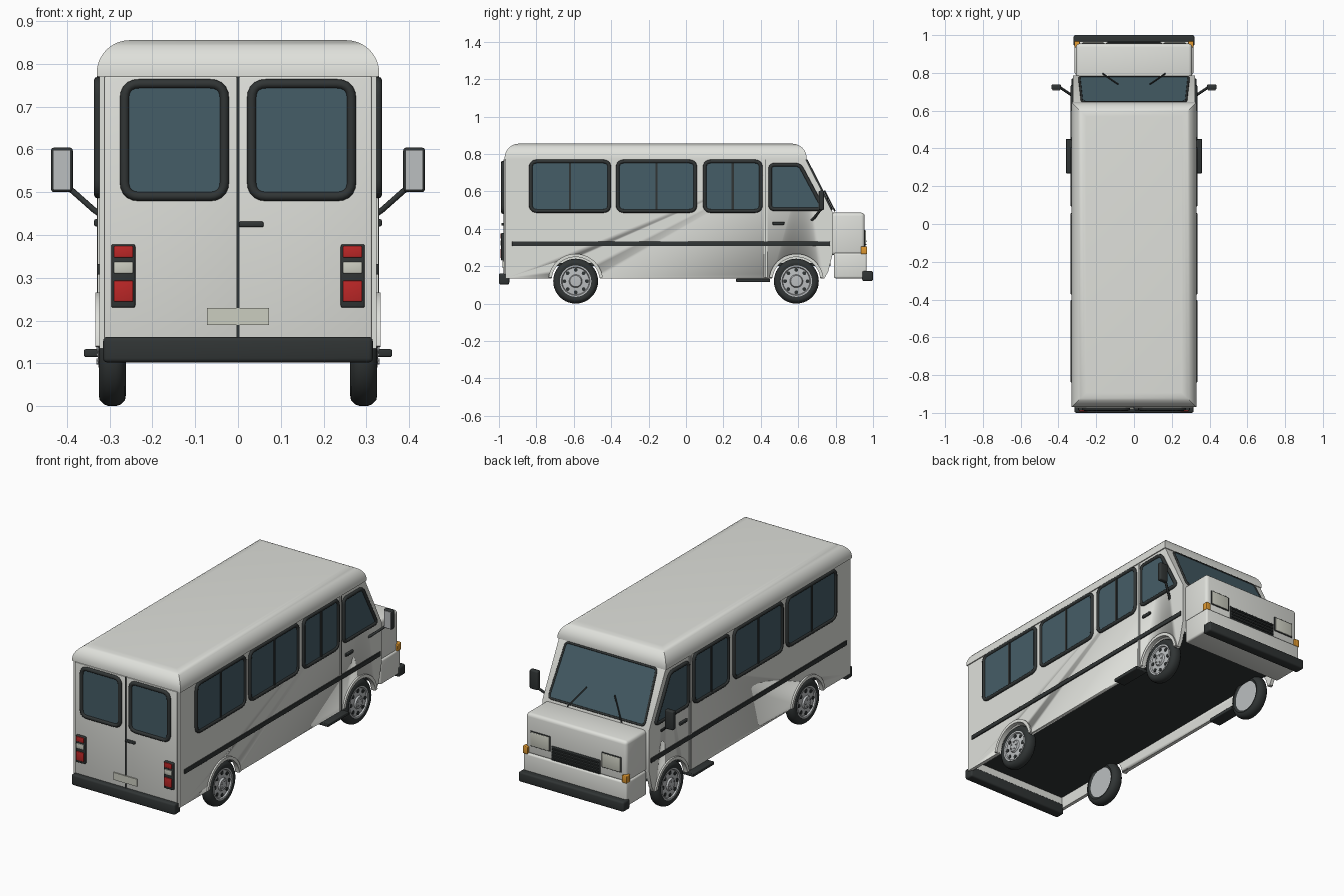
import bpy, bmesh, math
from mathutils import Vector, Matrix

if "Cube" in bpy.data.objects:
    bpy.data.objects.remove(bpy.data.objects["Cube"])

def mat(name, r, g, b):
    m = bpy.data.materials.new(name)
    m.diffuse_color = (r, g, b, 1)
    m.use_nodes = True
    m.node_tree.nodes["Principled BSDF"].inputs["Base Color"].default_value = m.diffuse_color
    return m

PAINT = mat("paint", .74, .75, .71)
BLACK = mat("black_trim", .03, .035, .035)
GLASS = mat("glass", .06, .11, .135)
RED = mat("red_lens", .5, .02, .02)
LENS = mat("pale_lens", .6, .61, .53)
AMBER = mat("amber_lens", .75, .32, .03)
METAL = mat("rim_metal", .5, .52, .53)

def finish(name, bm, m, angle=35):
    bmesh.ops.recalc_face_normals(bm, faces=bm.faces)
    me = bpy.data.meshes.new(name)
    bm.to_mesh(me)
    bm.free()
    ob = bpy.data.objects.new(name, me)
    bpy.context.collection.objects.link(ob)
    me.materials.append(m)
    bpy.ops.object.select_all(action='DESELECT')
    ob.select_set(True)
    bpy.context.view_layer.objects.active = ob
    bpy.ops.object.shade_smooth_by_angle(angle=math.radians(angle))
    return ob

def box(name, x, y, z, m, bevel=0, seg=3):
    bm = bmesh.new()
    bmesh.ops.create_cube(bm, size=1)
    for v in bm.verts:
        v.co = [(a[0] + a[1]) / 2 + c * (a[1] - a[0]) for a, c in zip((x, y, z), v.co)]
    if bevel:
        bmesh.ops.bevel(bm, geom=bm.edges[:], offset=bevel, segments=seg, profile=.5, affect='EDGES')
    return finish(name, bm, m)

def mx(s, a, b):
    return tuple(sorted((s * a, s * b)))

def rounded(pts, r, n=5):
    out = []
    for i, p in enumerate(pts):
        p = Vector(p)
        a = p + (Vector(pts[i - 1]) - p).normalized() * r
        b = p + (Vector(pts[(i + 1) % len(pts)]) - p).normalized() * r
        for k in range(n + 1):
            t = k / n
            out.append(a * (1 - t) ** 2 + p * 2 * t * (1 - t) + b * t * t)
    return out

def prism(name, pts, f, d0, d1, m):
    bm = bmesh.new()
    a, b = [[bm.verts.new(f(p[0], p[1], d)) for p in pts] for d in (d0, d1)]
    bm.faces.new(a)
    bm.faces.new(b)
    for i in range(len(a)):
        bm.faces.new((a[i - 1], a[i], b[i], b[i - 1]))
    return finish(name, bm, m)

def tube(name, pts, rad, m, closed=False):
    cu = bpy.data.curves.new(name, 'CURVE')
    cu.dimensions = '3D'
    cu.bevel_depth, cu.bevel_resolution, cu.use_fill_caps = rad, 2, True
    sp = cu.splines.new('POLY')
    sp.points.add(len(pts) - 1)
    for q, p in zip(sp.points, pts):
        q.co = (*p, 1)
    sp.use_cyclic_u = closed
    cu.materials.append(m)
    ob = bpy.data.objects.new(name, cu)
    bpy.context.collection.objects.link(ob)
    bpy.ops.object.select_all(action='DESELECT')
    ob.select_set(True)
    bpy.context.view_layer.objects.active = ob
    bpy.ops.object.convert(target='MESH')

def window(name, pts, f, r=.035, rad=.01):
    o = rounded(pts, r)
    prism(name + "_glass", o, f, -.004, .005, GLASS)
    tube(name + "_seal", [f(p[0], p[1], .003) for p in o], rad, BLACK, True)

def rect(u0, u1, v0, v1):
    return [(u0, v0), (u1, v0), (u1, v1), (u0, v1)]

def lathe(name, prof, cy, cz, m, closed=False):
    # profile of (x, radius) spun about the axle
    bm = bmesh.new()
    vs = [bm.verts.new((x, cy, cz + r)) for x, r in prof]
    es = [bm.edges.new(p) for p in zip(vs, vs[1:] + (vs[:1] if closed else []))]
    bmesh.ops.spin(bm, geom=vs + es, cent=(0, cy, cz), axis=(1, 0, 0), angle=math.tau, steps=40)
    bmesh.ops.remove_doubles(bm, verts=bm.verts, dist=1e-5)
    return finish(name, bm, m)

def cyl(name, x0, x1, y, z, r, m, n=32):
    pts = [(y + r * math.cos(k * math.tau / n), z + r * math.sin(k * math.tau / n)) for k in range(n)]
    return prism(name, pts, lambda u, v, d: (d, u, v), x0, x1, m)

W = .324
WHEELS = (-.59, .59)

# main body with hollow underside and wheel wells
body = prism("body", [(-.965, .135), (-.965, .78), (.635, .78), (.785, .485), (.785, .27), (.76, .17), (.74, .135)],
             lambda u, v, d: (d, u, v), -W, W, PAINT)
cutters = [box("cut_floor", (-.305, .305), (-.95, .77), (0, .215), PAINT)]
for s in (1, -1):
    for y in WHEELS:
        cutters.append(cyl("cut_well", s * .235, s * .4, y, .12, .131, PAINT, 40))
for c in cutters:
    md = body.modifiers.new("cut", 'BOOLEAN')
    md.operation, md.object, md.solver = 'DIFFERENCE', c, 'EXACT'
    bpy.context.view_layer.objects.active = body
    bpy.ops.object.modifier_apply(modifier=md.name)
    bpy.data.objects.remove(c)
box("floor_pan", (-.305, .305), (-.952, .772), (.2, .216), BLACK)

# domed roof
bm = bmesh.new()
bmesh.ops.create_cube(bm, size=1)
for v in bm.verts:
    v.co = (v.co.x * .66, -.1625 + v.co.y * 1.615, .8125 + v.co.z * .085)
top = [e for e in bm.edges if all(v.co.z > .83 for v in e.verts)]
bmesh.ops.bevel(bm, geom=top, offset=.077, segments=8, profile=.5, affect='EDGES')
finish("roof", bm, PAINT)

# hood, lower nose and bumpers
hood = box("hood", (-.307, .307), (.74, .955), (.26, .486), PAINT, .018)
box("lower_nose", (-.314, .314), (.79, .966), (.135, .27), PAINT, .01)
box("front_bumper", (-.32, .32), (.942, 1), (.12, .175), BLACK, .01)
box("rear_bumper", (-.315, .315), (-1, -.945), (.102, .162), BLACK, .01)

# windscreen and wipers on the sloped plane
sl = Vector((0, -.15, .295)).normalized()
nr = Vector((0, .295, .15)).normalized()
def screen(u, v, d):
    return Vector((u, .785, .485)) + sl * v + nr * d
window("windscreen", [(-.29, .02), (.29, .02), (.275, .312), (-.275, .312)], screen, .02, .006)
for s in (1, -1):
    tube("wiper", [screen(s * .165, .005, .014), screen(s * .085, .125, .014)], .004, BLACK)

# front lights and grille
for s in (1, -1):
    box("headlight_bezel", mx(s, .155, .277), (.94, .958), (.31, .395), BLACK, .004)
    box("headlight_lens", mx(s, .16, .272), (.945, .963), (.315, .39), LENS, .004)
    box("front_indicator", mx(s, .287, .316), (.935, .968), (.265, .306), AMBER, .004)
box("grille", (-.148, .148), (.94, .96), (.268, .346), BLACK, .004)
for k in range(4):
    z = .278 + k * .017
    box("grille_bar", (-.14, .14), (.95, .966), (z, z + .007), BLACK)

for s in (1, -1):
    def side(u, v, d, s=s):
        return (s * (W + d), u, v)
    # side windows
    for a, b in ((-.83, -.41), (-.365, .05), (.1, .4)):
        window("side_window", rect(a, b, .495, .76), side)
        c = (a + b) / 2
        box("window_divider", mx(s, W, W + .009), (c - .006, c + .006), (.495, .76), BLACK)
    window("door_window", [(.45, .505), (.735, .505), (.608, .742), (.45, .742)], side, .025)
    # door seams, stripe, handle, step
    box("door_pillar_trim", mx(s, W - .01, W + .004), (.418, .436), (.14, .775), PAINT)
    box("door_seam", mx(s, W - .01, W + .005), (.425, .429), (.14, .775), BLACK)
    box("side_stripe", mx(s, W - .01, W + .006), (-.93, .77), (.307, .332), BLACK, .003)
    box("door_handle", mx(s, W, W + .012), (.463, .526), (.42, .437), BLACK, .004)
    box("side_step", mx(s, .29, .36), (.268, .45), (.115, .133), BLACK, .004)
    # door mirror
    tube("mirror_arm", [(s * .318, .67, .445), (s * .335, .685, .457), (s * .395, .725, .51)], .007, BLACK)
    box("mirror_housing", mx(s, .386, .437), (.711, .738), (.5, .604), BLACK, .007)
    box("mirror_glass", mx(s, .391, .432), (.708, .714), (.506, .598), METAL)

    for y in WHEELS:
        # wheel arch flare
        arc = [math.radians(8 + 164 * k / 24) for k in range(25)]
        ring = [(y + r * math.cos(a), .12 + r * math.sin(a)) for r, seq in ((.146, arc), (.129, arc[::-1])) for a in seq]
        prism("arch_flare", ring, side, -.012, .009, PAINT)
        # tyre and rim
        tyre = [(.268, .082), (.262, .095), (.264, .106), (.274, .116), (.285, .12), (.302, .12),
                (.313, .116), (.323, .106), (.325, .095), (.32, .082)]
        lathe("tyre", [(s * a, r) for a, r in tyre], y, .12, BLACK, True)
        rim = [(.268, 0), (.268, .084), (.322, .084), (.322, .076), (.314, .072), (.317, .035), (.326, .03), (.328, 0)]
        lathe("rim", [(s * a, r) for a, r in rim], y, .12, METAL)
        for k in range(8):
            t = k * math.tau / 8
            cyl("rim_hole", s * .305, s * .3185, y + .06 * math.cos(t), .12 + .06 * math.sin(t), .01, BLACK, 12)
        for k in range(5):
            t = k * math.tau / 5
            cyl("wheel_nut", s * .32, s * .331, y + .02 * math.cos(t), .12 + .02 * math.sin(t), .004, METAL, 6)

    # rear doors and windows
    box("rear_door", mx(s, .002, .312), (-.974, -.96), (.155, .77), PAINT, .003)
    window("rear_window", rect(*mx(s, .032, .265), .49, .753), lambda u, v, d: (u, -.975 - d, v), .035, .011)
    # tail lights
    box("tail_light_housing", mx(s, .24, .296), (-.988, -.965), (.23, .378), BLACK, .005)
    for z0, z1, m in ((.347, .374, RED), (.31, .337, LENS), (.244, .293, RED)):
        box("tail_lens", mx(s, .245, .29), (-.993, -.98), (z0, z1), m, .003)

# rear details
box("rear_door_seam", (-.003, .003), (-.977, -.96), (.16, .77), BLACK)
box("rear_door_handle", (.002, .06), (-.987, -.97), (.418, .431), BLACK, .004)
box("rear_plate", (-.072, .072), (-.98, -.97), (.189, .229), LENS)
